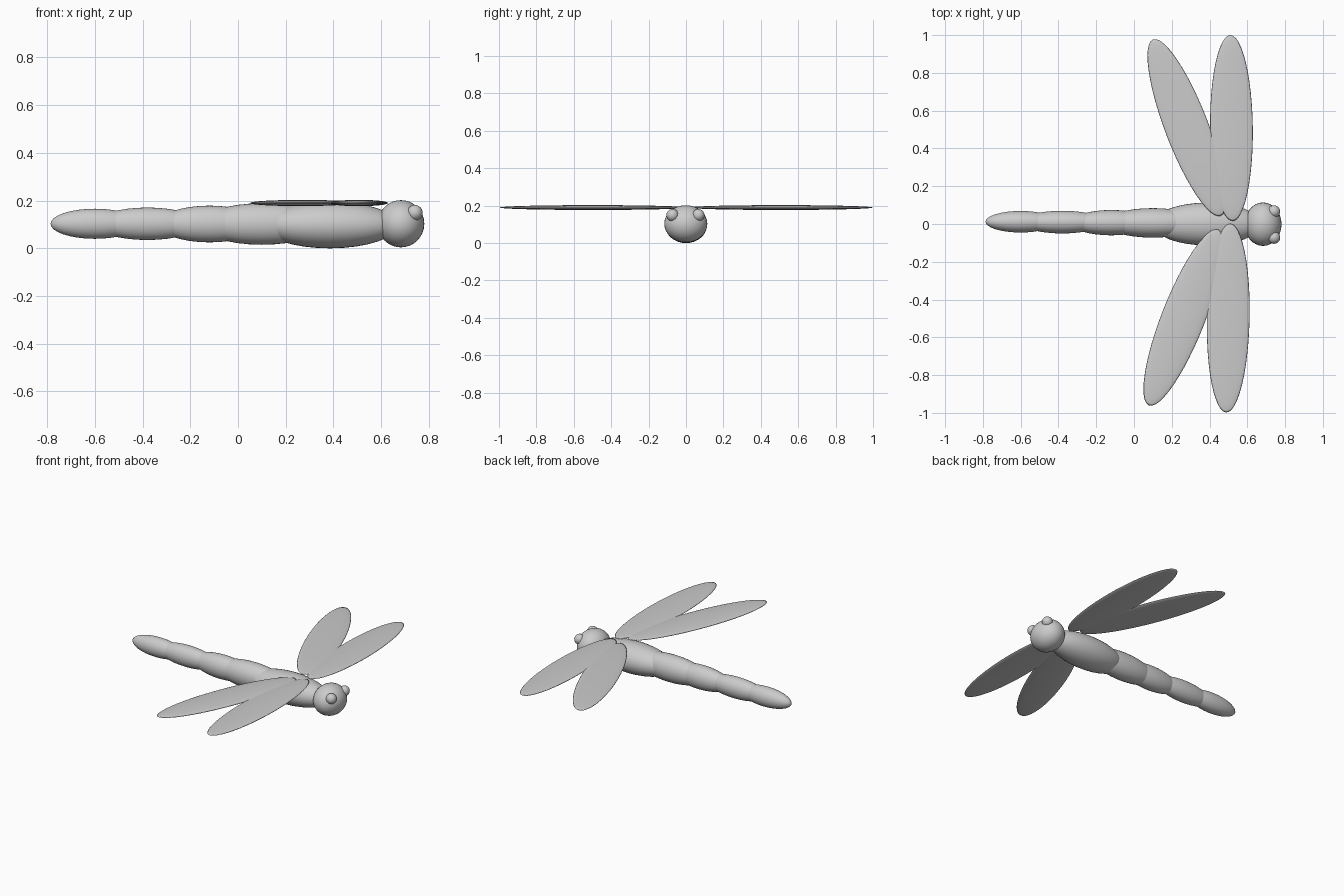
import bpy
from math import radians

if "Cube" in bpy.data.objects:
    bpy.data.objects.remove(bpy.data.objects["Cube"])


def ellipsoid(name, center, radii, turn=0.0, segments=32, rings=16, along_x=False):
    """Smooth stretched sphere, turned about z; along_x puts its poles on x."""
    bpy.ops.mesh.primitive_uv_sphere_add(segments=segments, ring_count=rings, radius=1)
    ob = bpy.context.object
    ob.name = name
    if along_x:
        for v in ob.data.vertices:
            x, y, z = v.co
            v.co = (z, y, -x)
    for v in ob.data.vertices:
        v.co = [c * r for c, r in zip(v.co, radii)]
    ob.location = center
    ob.rotation_euler.z = radians(turn)
    bpy.ops.object.shade_smooth()
    return ob


# Head with two small bulging eyes
ellipsoid("head", (0.683, -0.001, 0.103), (0.098, 0.115, 0.099))
for side, y in (("left", 0.066), ("right", -0.072)):
    ellipsoid("eye_" + side, (0.741, y, 0.149), (0.033, 0.033, 0.033), segments=24, rings=12)

# Thorax
ellipsoid("thorax", (0.385, 0.0, 0.098), (0.285, 0.113, 0.098), along_x=True)

# Tapering abdomen of overlapping segments: x, y, z, length, width, height radii
abdomen = [
    (0.10, 0.006, 0.102, 0.26, 0.078, 0.087),
    (-0.12, 0.007, 0.102, 0.215, 0.067, 0.077),
    (-0.38, 0.010, 0.103, 0.22, 0.060, 0.068),
    (-0.60, 0.012, 0.103, 0.186, 0.057, 0.063),
]
for i, (x, y, z, rx, ry, rz) in enumerate(abdomen, 1):
    ellipsoid(f"abdomen_segment_{i}", (x, y, z), (rx, ry, rz), along_x=True)

# Four flat wings: name, centre x, centre y, half width, half length, turn
wings = [
    ("front_wing_left", 0.516, 0.508, 0.113, 0.492, 0.7),
    ("front_wing_right", 0.499, -0.498, 0.113, 0.500, -1.2),
    ("rear_wing_left", 0.280, 0.510, 0.115, 0.500, 21.0),
    ("rear_wing_right", 0.262, -0.495, 0.115, 0.500, -21.5),
]
for name, x, y, rx, ry, turn in wings:
    ellipsoid(name, (x, y, 0.190), (rx, ry, 0.013), turn, segments=48)
